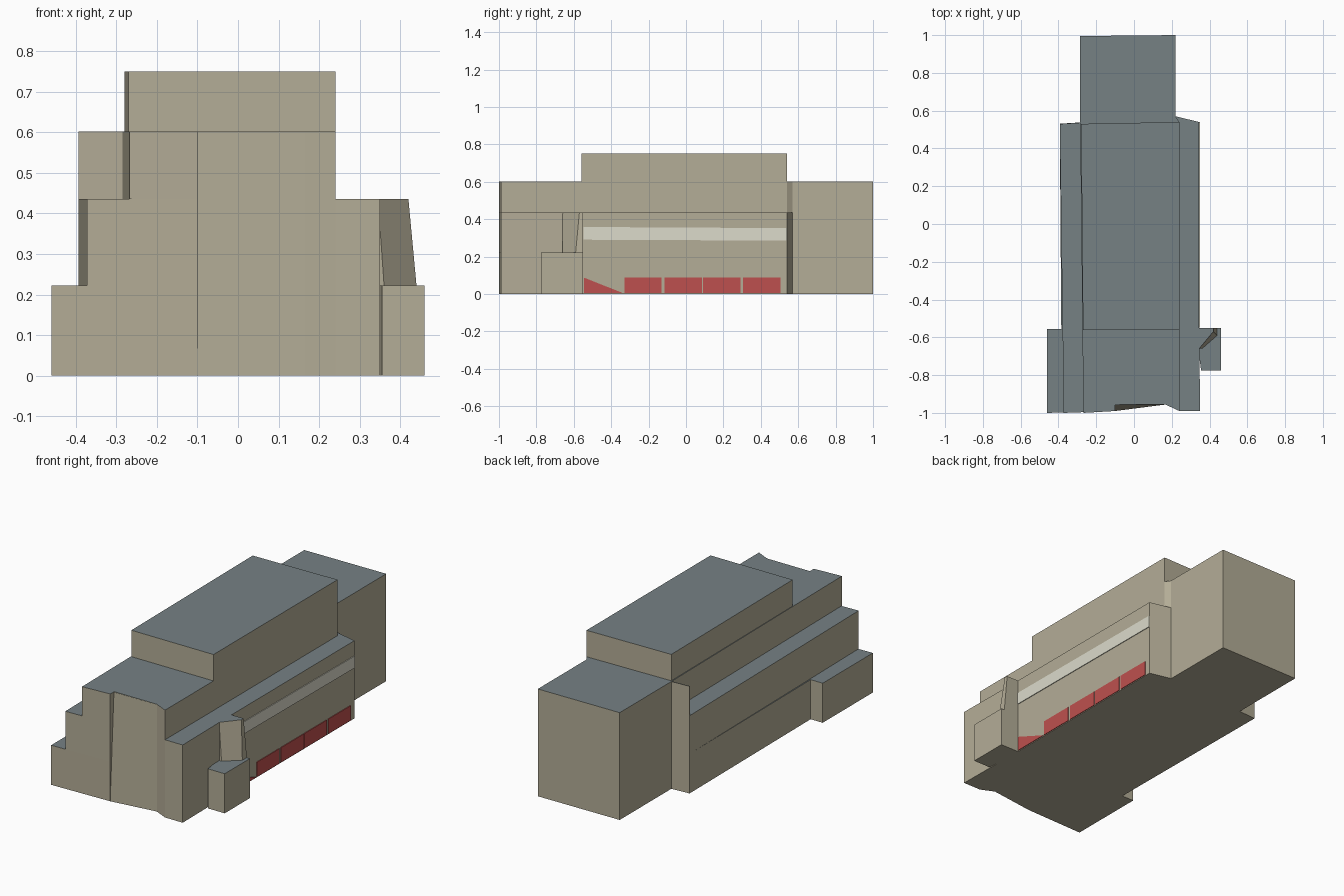
import bpy, bmesh

if "Cube" in bpy.data.objects:
    bpy.data.objects.remove(bpy.data.objects["Cube"])


def srgb(r, g, b):
    lin = lambda c: (c / 255 / 12.92) if c < 11 else ((c / 255 + 0.055) / 1.055) ** 2.4
    return (lin(r), lin(g), lin(b), 1)


def material(name, rgb):
    m = bpy.data.materials.new(name)
    m.diffuse_color = srgb(*rgb)
    m.use_nodes = True
    m.node_tree.nodes["Principled BSDF"].inputs["Base Color"].default_value = m.diffuse_color
    return m


WALL = material("beige_wall", (180, 173, 151))
ROOF = material("slate_roof", (118, 129, 132))
RED = material("red_panel", (190, 80, 78))
PALE = material("pale_band", (220, 219, 203))


def finish(name, bm, mats, roofed=False):
    """Make an object; upward faces take the second material when roofed."""
    bmesh.ops.recalc_face_normals(bm, faces=bm.faces)
    bm.normal_update()
    for f in bm.faces:
        f.material_index = 1 if roofed and f.normal.z > 0.7 else 0
    mesh = bpy.data.meshes.new(name)
    bm.to_mesh(mesh)
    bm.free()
    for m in mats:
        mesh.materials.append(m)
    obj = bpy.data.objects.new(name, mesh)
    bpy.context.collection.objects.link(obj)
    return obj


def prism(name, plan, z0, z1, top=None):
    """Extrude a plan outline from z0 to z1, optionally to another top outline."""
    bm = bmesh.new()
    low = [bm.verts.new((x, y, z0)) for x, y in plan]
    high = [bm.verts.new((x, y, z1)) for x, y in (top or plan)]
    bm.faces.new(low[::-1])
    bm.faces.new(high)
    for i in range(len(low)):
        j = (i + 1) % len(low)
        bm.faces.new((low[i], low[j], high[j], high[i]))
    return finish(name, bm, (WALL, ROOF), True)


def side_plate(name, outline, mat, x0=0.34, x1=0.349):
    """Thin plate on the right wall from a (y, z) outline."""
    bm = bmesh.new()
    inner = [bm.verts.new((x0, y, z)) for y, z in outline]
    outer = [bm.verts.new((x1, y, z)) for y, z in outline]
    bm.faces.new(inner[::-1])
    bm.faces.new(outer)
    for i in range(len(inner)):
        j = (i + 1) % len(inner)
        bm.faces.new((inner[i], inner[j], outer[j], outer[i]))
    return finish(name, bm, (mat,))


# Stepped main hall sharing one recessed front
front = [(-0.1, -0.99), (-0.1, -0.955), (0.165, -0.955), (0.24, -0.99)]
right = [(0.35, -0.99), (0.345, -0.55), (0.345, 0.54), (0.22, 0.57)]
prism("lower_tier", [(-0.46, -1)] + front + right +
      [(-0.393, 0.53), (-0.385, -0.555), (-0.46, -0.555)], 0, 0.222)
prism("middle_tier", [(-0.372, -1)] + front + right + [(-0.393, 0.53)], 0.222, 0.436)
prism("upper_tier", [(-0.268, -1)] + front +
      [(0.24, 0.54), (0.22, 0.57), (-0.285, 0.537)], 0.436, 0.602)
prism("top_storey", [(-0.27, -0.56), (0.24, -0.56), (0.24, 0.54), (-0.28, 0.53)], 0.602, 0.75)

# Sloping infill in the front recess
prism("front_infill", [(-0.1, -0.99), (0.165, -0.955), (-0.1, -0.955)], 0, 0.6,
      [(-0.1, -0.957), (0.165, -0.956), (-0.1, -0.955)])

# Rear wing and the thin wall beside it
prism("rear_wing", [(-0.285, 0.53), (0.22, 0.55), (0.22, 1), (-0.285, 0.995)], 0, 0.602)
prism("rear_screen_wall", [(-0.393, 0.527), (-0.28, 0.534), (-0.28, 0.538), (-0.393, 0.531)],
      0.43, 0.602)

# Right side porch and the angled bay above it
prism("side_porch", [(0.355, -0.775), (0.46, -0.775), (0.46, -0.55), (0.34, -0.55), (0.34, -0.66)],
      0, 0.222)
prism("angled_bay", [(0.34, -0.66), (0.36, -0.66), (0.44, -0.59), (0.44, -0.55), (0.34, -0.55)],
      0.222, 0.436,
      [(0.34, -0.662), (0.345, -0.66), (0.42, -0.57), (0.42, -0.55), (0.34, -0.55)])

# Pale band and red panels on the right wall
side_plate("pale_band", [(-0.549, 0.29), (0.539, 0.285), (0.539, 0.352), (-0.549, 0.358)], PALE)
for i, y in enumerate((-0.33, -0.115, 0.092, 0.305)):
    side_plate(f"red_panel_{i + 1}", [(y, 0.004), (y + 0.2, 0.004), (y + 0.2, 0.087), (y, 0.087)], RED)
side_plate("red_corner_panel", [(-0.545, 0.004), (-0.335, 0.004), (-0.545, 0.087)], RED)
